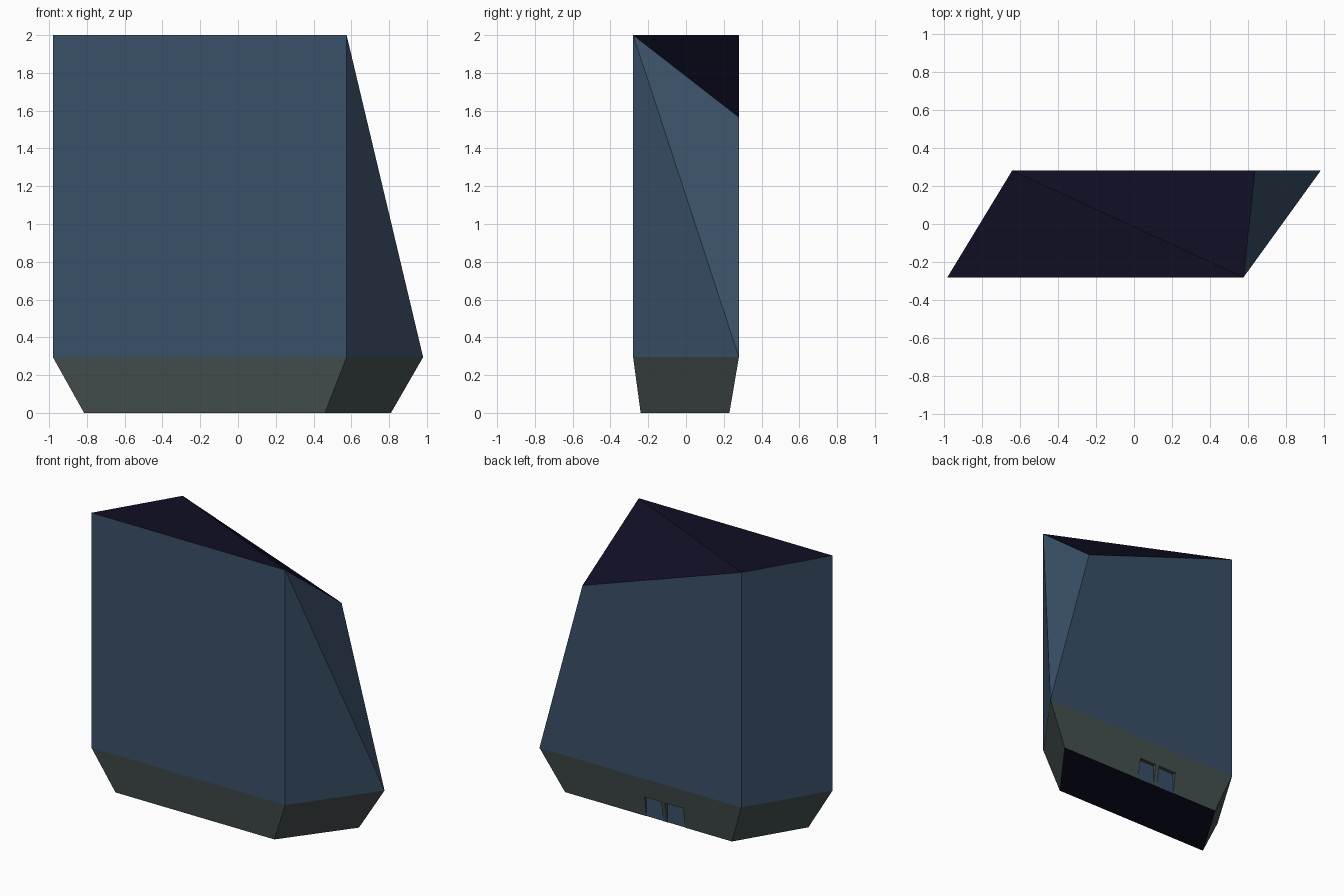
import bpy, bmesh

if "Cube" in bpy.data.objects:
    bpy.data.objects.remove(bpy.data.objects["Cube"])


def material(name, rgb):
    # sRGB bytes to linear diffuse colour
    m = bpy.data.materials.new(name)
    lin = [((c / 255 + 0.055) / 1.055) ** 2.4 if c > 10 else c / 255 / 12.92 for c in rgb]
    m.diffuse_color = (*lin, 1)
    m.use_nodes = True
    m.node_tree.nodes["Principled BSDF"].inputs["Base Color"].default_value = m.diffuse_color
    return m


glass = material("blue glass", (58, 80, 104))
stone = material("grey green stone", (70, 80, 80))
dark = material("dark navy", (15, 15, 36))


def prism(name, lower, upper, mats, split=()):
    """Join two rings of corners; 'split' gives the diagonals of folded sides."""
    bm = bmesh.new()
    lo = [bm.verts.new(p) for p in lower]
    up = [bm.verts.new(p) for p in upper]
    n = len(lo)
    bm.faces.new(lo[::-1])
    for i in range(n):
        j = (i + 1) % n
        if i in split:
            bm.faces.new((lo[i], lo[j], up[i]))
            bm.faces.new((lo[j], up[j], up[i]))
        else:
            bm.faces.new((lo[i], lo[j], up[j], up[i]))
    if split:  # roof folds along the front-right to back-left diagonal
        bm.faces.new((up[0], up[1], up[3]))
        bm.faces.new((up[1], up[2], up[3]))
    else:
        bm.faces.new(up)
    bmesh.ops.recalc_face_normals(bm, faces=bm.faces)
    # roof and underside take the second material
    for f in bm.faces:
        f.material_index = 1 if abs(f.normal.z) > 0.6 and len(mats) > 1 else 0
    me = bpy.data.meshes.new(name)
    bm.to_mesh(me)
    bm.free()
    for m in mats:
        me.materials.append(m)
    ob = bpy.data.objects.new(name, me)
    bpy.context.collection.objects.link(ob)
    return ob


def box(name, x0, x1, y0, y1, z0, z1, mats):
    ring = [(x0, y0), (x1, y0), (x1, y1), (x0, y1)]
    return prism(name, [(x, y, z0) for x, y in ring], [(x, y, z1) for x, y in ring], mats)


# Corner order: front left, front right, back right, back left
foot = [(-0.815, -0.24, 0), (0.46, -0.24, 0), (0.81, 0.23, 0), (-0.53, 0.23, 0)]
waist = [(-0.98, -0.28, 0.295), (0.575, -0.28, 0.295), (0.98, 0.28, 0.295), (-0.64, 0.28, 0.295)]
crown = [(-0.98, -0.28, 2), (0.575, -0.28, 2), (0.635, 0.28, 1.565), (-0.64, 0.28, 2)]

# Tower with folded right side and folded roof
prism("tower", waist, crown, [glass, dark], split=(1,))

# Tapered base
base = prism("base", foot, waist, [stone, dark])

# Two entrance recesses in the back of the base, each with a glass pane
for side, (x0, x1) in {"left": (0.02, 0.155), "right": (-0.155, -0.01)}.items():
    cutter = box(side + "_door_cutter", x0, x1, 0.227, 0.4, -0.05, 0.15, [stone])
    cutter.hide_render = True
    cutter.hide_viewport = True
    cut = base.modifiers.new(side + " recess", 'BOOLEAN')
    cut.operation = 'DIFFERENCE'
    cut.solver = 'EXACT'
    cut.object = cutter
    box(side + "_door_pane", x0, x1, 0.224, 0.229, 0.001, 0.15, [glass])
